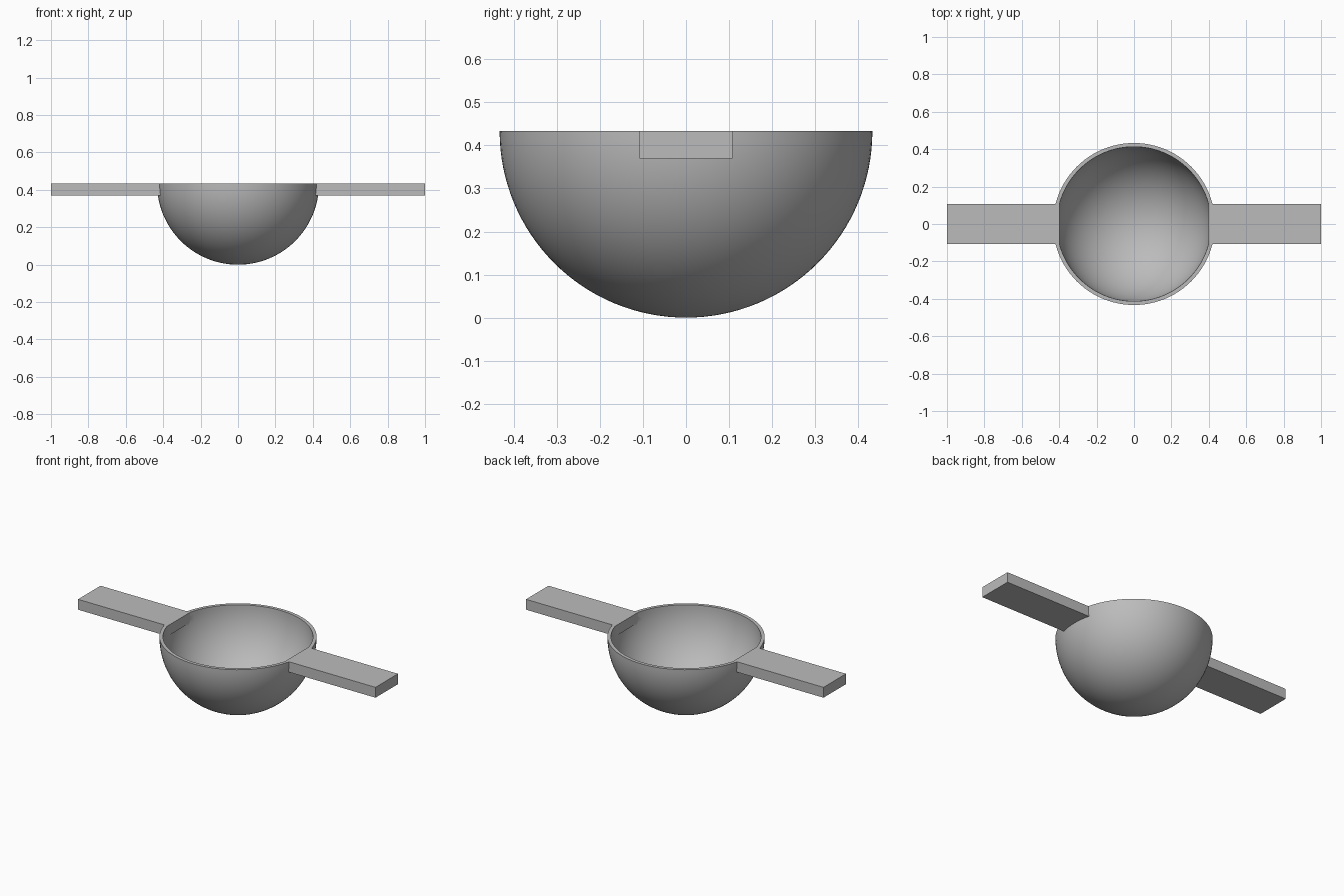
import bpy, bmesh, math
from mathutils import Vector

RIM_Z = 0.433      # height of the rim and of the handle tops
OUTER, INNER = 0.433, 0.413
SEGMENTS, RINGS = 96, 32

if "Cube" in bpy.data.objects:
    bpy.data.objects.remove(bpy.data.objects["Cube"], do_unlink=True)

gray = bpy.data.materials.new("plain gray")
gray.use_nodes = True
color = (0.5, 0.5, 0.5, 1)
gray.diffuse_color = color
gray.node_tree.nodes["Principled BSDF"].inputs["Base Color"].default_value = color


def make_object(name, bm):
    bmesh.ops.recalc_face_normals(bm, faces=bm.faces)
    mesh = bpy.data.meshes.new(name)
    bm.to_mesh(mesh)
    bm.free()
    mesh.materials.append(gray)
    obj = bpy.data.objects.new(name, mesh)
    bpy.context.collection.objects.link(obj)
    return obj


def arc(radius):
    # quarter circle from the rim down to the lowest point
    angles = [math.pi / 2 * i / RINGS for i in range(RINGS + 1)]
    return [Vector((radius * math.cos(a), 0, RIM_Z - radius * math.sin(a))) for a in angles]


# Hollow half-sphere bowl, turned from its wall profile
bm = bmesh.new()
profile = arc(OUTER)[::-1] + arc(INNER)
verts = [bm.verts.new(p) for p in profile]
edges = [bm.edges.new(pair) for pair in zip(verts, verts[1:])]
bmesh.ops.spin(bm, geom=verts + edges, cent=(0, 0, 0), axis=(0, 0, 1),
               angle=math.tau, steps=SEGMENTS, use_duplicate=False)
bmesh.ops.remove_doubles(bm, verts=bm.verts, dist=0.0001)
bowl = make_object("bowl", bm)

# Flat bar handles, passing through the wall on both sides
handles = []
for side, name in ((1, "left_handle"), (-1, "right_handle")):
    bm = bmesh.new()
    bmesh.ops.create_cube(bm, size=1)
    for v in bm.verts:
        v.co = Vector((side * (0.6985 + 0.603 * v.co.x), 0.216 * v.co.y,
                       RIM_Z - 0.0315 + 0.063 * v.co.z))
    handles.append(make_object(name, bm))

# Merge the handles into the bowl wall
bpy.context.view_layer.objects.active = bowl
for handle in handles:
    union = bowl.modifiers.new("join " + handle.name, 'BOOLEAN')
    union.operation = 'UNION'
    union.solver = 'EXACT'
    union.object = handle
    bpy.ops.object.modifier_apply(modifier=union.name)
    bpy.data.objects.remove(handle, do_unlink=True)
bowl.name = "bowl_with_handles"

# Smooth bowl, crisp rim and bars
bpy.ops.object.select_all(action='DESELECT')
bowl.select_set(True)
bpy.ops.object.shade_smooth_by_angle(angle=math.radians(30))
